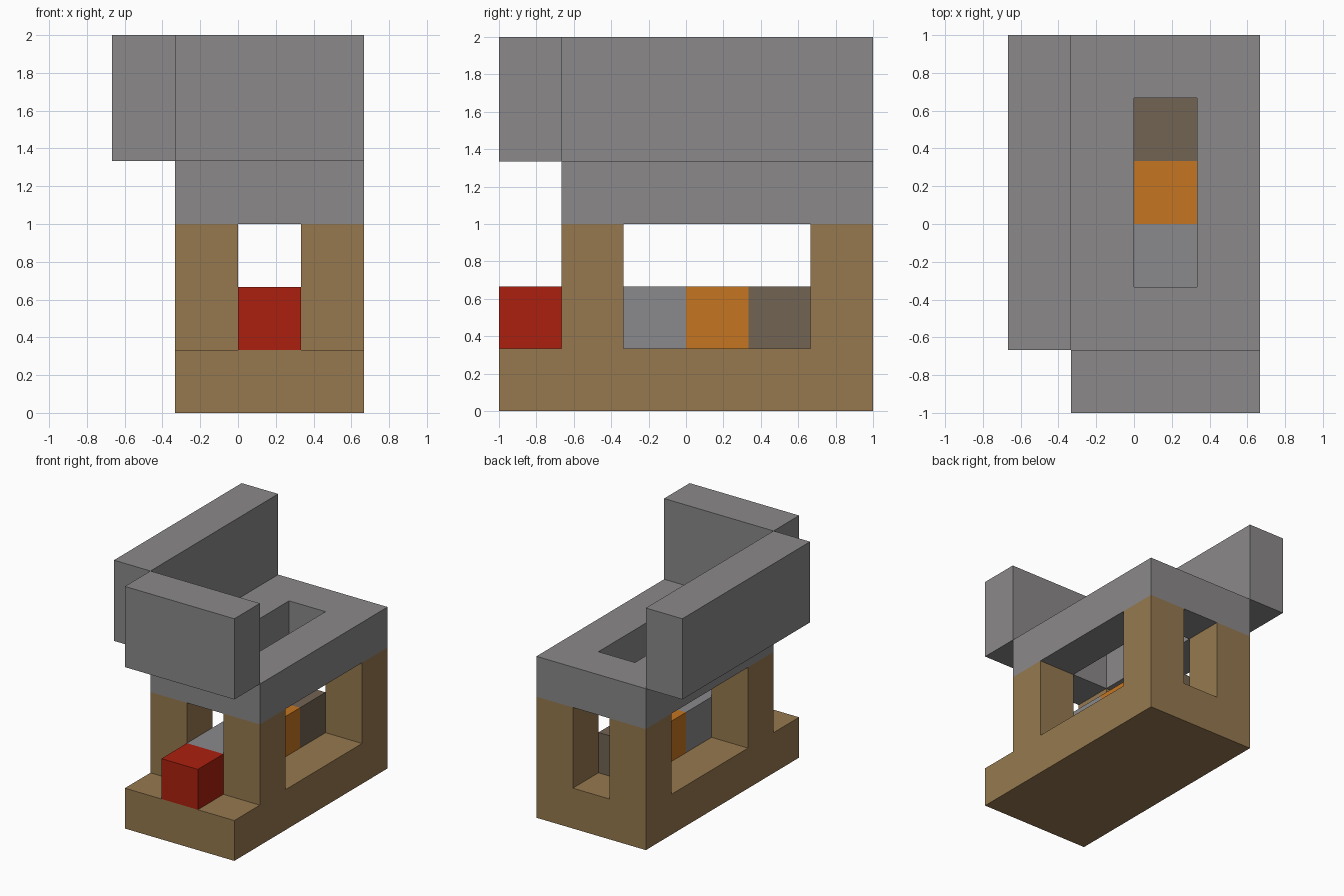
import bpy, bmesh, math
from itertools import product
from mathutils import Matrix, Vector

cube = bpy.data.objects.get("Cube")
if cube:
    bpy.data.objects.remove(cube)

UNIT = 1 / 3                       # edge of one block
ORIGIN = Vector((-1 / 3, -1, 0))   # front corner of the base


def material(name, rgb):
    """Flat material from 0-255 display values, converted to linear."""
    linear = [((c / 255 + 0.055) / 1.055) ** 2.4 for c in rgb]
    mat = bpy.data.materials.new(name)
    mat.use_nodes = True
    mat.diffuse_color = (*linear, 1)
    bsdf = mat.node_tree.nodes["Principled BSDF"]
    bsdf.inputs["Base Color"].default_value = (*linear, 1)
    bsdf.inputs["Roughness"].default_value = 0.8
    return mat


wood = material("tan wood", (150, 121, 79))
stone = material("roof grey", (139, 137, 137))
steel = material("core grey", (138, 137, 139))
orange = material("orange", (197, 117, 32))
umber = material("dark umber", (114, 100, 83))
red = material("red", (171, 32, 14))


def box(x, y, z):
    """Block cells inside half-open ranges on the block grid."""
    return set(product(range(*x), range(*y), range(*z)))


# Four corner piers, leaving a doorway at each end and a window at each side
piers = set()
for x, y in product((0, 2), (1, 5)):
    piers |= box((x, x + 1), (y, y + 1), (1, 3))

parts = [
    # Base slab with its piers
    ("base_and_piers", wood, box((0, 3), (0, 6), (0, 1)) | piers),
    # Roof slab with a long opening
    ("roof_frame", stone, box((0, 3), (1, 6), (3, 4)) - box((1, 2), (2, 5), (3, 4))),
    # Upright panels meeting the roof along its edges
    ("side_panel", stone, box((-1, 0), (1, 6), (4, 6))),
    ("front_panel", stone, box((0, 3), (0, 1), (4, 6))),
    # Row of blocks running through the middle
    ("front_block", red, box((1, 2), (0, 1), (1, 2))),
    ("core_bar", steel, box((1, 2), (1, 3), (1, 2))),
    ("middle_block", orange, box((1, 2), (3, 4), (1, 2))),
    ("rear_block", umber, box((1, 2), (4, 5), (1, 2))),
]
solid = set().union(*(cells for _, _, cells in parts))


def build(name, mat, cells):
    """Join cells into one shell, dropping faces buried against other blocks."""
    bm = bmesh.new()
    for cell in sorted(cells):
        centre = ORIGIN + (Vector(cell) + Vector((0.5, 0.5, 0.5))) * UNIT
        bmesh.ops.create_cube(bm, size=UNIT, matrix=Matrix.Translation(centre))
    bm.normal_update()
    buried = []
    for face in bm.faces:
        outside = (face.calc_center_median() + face.normal * UNIT / 2 - ORIGIN) / UNIT
        if tuple(math.floor(c) for c in outside) in solid:
            buried.append(face)
    bmesh.ops.delete(bm, geom=buried, context="FACES")
    bmesh.ops.remove_doubles(bm, verts=bm.verts[:], dist=0.001)
    bmesh.ops.dissolve_limit(bm, angle_limit=0.01, verts=bm.verts[:], edges=bm.edges[:])
    mesh = bpy.data.meshes.new(name)
    bm.to_mesh(mesh)
    bm.free()
    mesh.materials.append(mat)
    bpy.context.collection.objects.link(bpy.data.objects.new(name, mesh))


for part in parts:
    build(*part)
